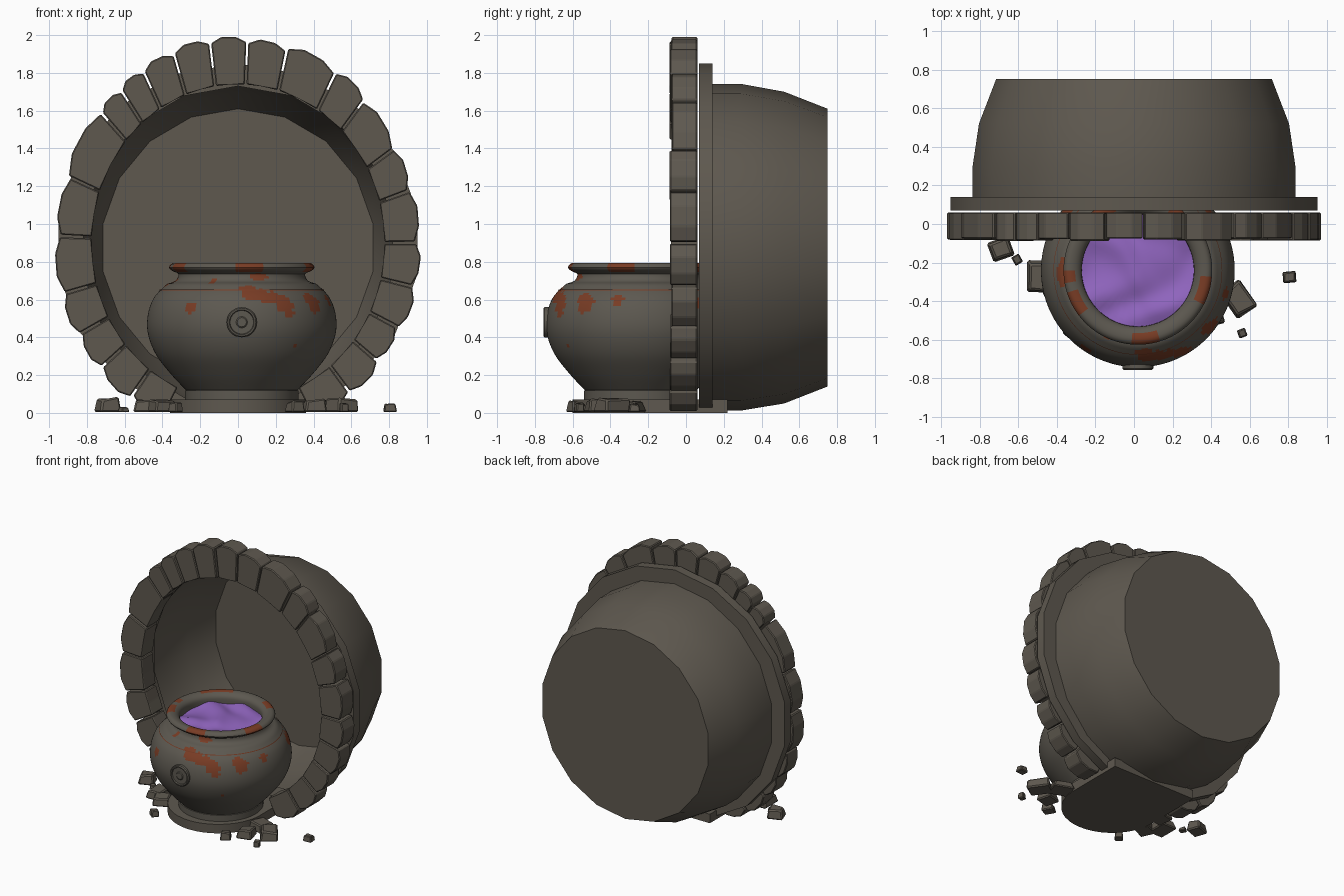
import bpy, bmesh, math, random
from mathutils import Vector, Matrix

if "Cube" in bpy.data.objects:
    bpy.data.objects.remove(bpy.data.objects["Cube"])
random.seed(4)

def mat(name, c):
    m = bpy.data.materials.new(name)
    m.diffuse_color = (*c, 1)
    m.use_nodes = True
    m.node_tree.nodes["Principled BSDF"].inputs["Base Color"].default_value = m.diffuse_color
    return m

STONE = mat("stone grey", (0.112, 0.098, 0.078))
IRON = mat("iron grey", (0.108, 0.098, 0.080))
RUST = mat("rust", (0.19, 0.045, 0.018))
BREW = mat("purple brew", (0.28, 0.13, 0.52))

def finish(name, bm, mats, smooth=None, normals=True):
    if normals:
        bmesh.ops.recalc_face_normals(bm, faces=bm.faces[:])
    me = bpy.data.meshes.new(name)
    bm.to_mesh(me)
    bm.free()
    ob = bpy.data.objects.new(name, me)
    bpy.context.collection.objects.link(ob)
    for m in mats:
        me.materials.append(m)
    if smooth:
        bpy.ops.object.select_all(action='DESELECT')
        ob.select_set(True)
        bpy.context.view_layer.objects.active = ob
        bpy.ops.object.shade_smooth_by_angle(angle=math.radians(smooth))
    return ob

def loft(bm, rings, closed=False):
    """Join rings of points with quads; returns the vertex rings."""
    vs = [[bm.verts.new(p) for p in r] for r in rings]
    n = len(vs[0])
    pairs = list(zip(vs, vs[1:])) + ([(vs[-1], vs[0])] if closed else [])
    for a, b in pairs:
        for i in range(n):
            bm.faces.new((a[i], a[(i + 1) % n], b[(i + 1) % n], b[i]))
    return vs

def prism(bm, pts, offset):
    a = [bm.verts.new(p) for p in pts]
    b = [bm.verts.new(Vector(p) + Vector(offset)) for p in pts]
    bm.faces.new(a)
    bm.faces.new(b)
    for i in range(len(a)):
        j = (i + 1) % len(a)
        bm.faces.new((a[i], a[j], b[j], b[i]))

# Stone arch: wedge blocks around an ellipse, cut off at the ground
bounds = [-66, -51, -38, -26, -13, 0, 15, 28, 45, 57, 74, 87, 99, 111, 122,
          131, 140, 161, 178, 195, 208, 220, 233, 246]
CZ = 0.9
def polar(a, rx, rz, y):
    a = math.radians(a)
    return (rx * math.cos(a), y, max(0.01, CZ + rz * math.sin(a)))
for k, (a0, a1) in enumerate(zip(bounds, bounds[1:])):
    bm = bmesh.new()
    g, w = 0.35, a1 - a0
    j = random.uniform(-0.015, 0.008)
    top = 1.075 if 0 < (a0 + a1) / 2 < 180 else 1.03
    y0 = -0.08 + random.uniform(-0.008, 0.006)
    outer = [polar(a0 + g + (w - 2 * g) * t, 0.95 + j + d, top + j + d, y0)
             for t, d in ((0, -.012), (.3, .014), (.7, .018), (1, -.008))]
    inner = [polar(a1 - g - (w - 2 * g) * t, 0.775, 0.84, y0) for t in (0, .5, 1)]
    prism(bm, outer + inner, (0, 0.06 - y0, 0))
    bmesh.ops.bevel(bm, geom=bm.edges[:], offset=0.006, segments=1, affect='EDGES')
    finish(f"arch_stone_{k}", bm, [STONE])

# Alcove flange and bowl-shaped shell behind the arch
N = 18
def oval(rx, rz, cz, y):
    return [(rx * math.sin(math.tau * i / N), y,
             max(0.012, cz + rz * math.cos(math.tau * i / N))) for i in range(N)]
bm = bmesh.new()
loft(bm, [oval(.965, .95, .9, .07), oval(.965, .95, .9, .14),
          oval(.83, .85, .88, .14), oval(.83, .85, .88, .07)], closed=True)
finish("alcove_flange", bm, [STONE], 30)
bm = bmesh.new()
vs = loft(bm, [oval(.85, .865, .877, .10), oval(.85, .865, .877, .29),
               oval(.815, .825, .875, .52), oval(.725, .735, .875, .75)])
bm.faces.new(vs[-1])
finish("alcove_shell", bm, [STONE], 30)

# Hearth slab with a rounded front
bm = bmesh.new()
pts = [(.36 * math.cos(math.pi + math.pi * i / 20),
        -.24 + .36 * math.sin(math.pi + math.pi * i / 20), 0) for i in range(21)]
prism(bm, pts + [(.36, .22, 0), (-.36, .22, 0)], (0, 0, .07))
finish("hearth_slab", bm, [STONE], 30)

# Cauldron: lathed pot with rust patches
CX, CY, SEG = 0.02, -0.24, 144
def catmull(p, steps):
    out, q = [], [p[0]] + p + [p[-1]]
    for i in range(1, len(q) - 2):
        a, b, c, d = (Vector(v) for v in q[i - 1:i + 3])
        for s in range(steps):
            t = s / steps
            out.append(.5 * (2 * b + (c - a) * t + (2 * a - 5 * b + 4 * c - d) * t * t
                             + (3 * b - a - 3 * c + d) * t ** 3))
    return out + [Vector(p[-1])]
body = catmull([(.295, .12), (.375, .205), (.455, .31), (.497, .42), (.497, .52),
                (.465, .61), (.405, .675)], 6)
rim = catmull([(.39, .685), (.35, .70), (.335, .735), (.365, .75), (.385, .77),
               (.365, .793), (.325, .79), (.295, .765), (.29, .72), (.29, .66)], 3)
profile = [(.30, .07), (.30, .118)] + [tuple(v) for v in body + rim]

# patches: angle from front (degrees, + is right), height, half sizes
patches = [(9, .625, 10, .03), (20, .61, 10, .03), (28, .57, 6, .045), (31, .53, 3, .03),
           (4, .66, 6, .012), (53, .575, 6, .048), (50, .61, 5, .03), (-34, .555, 3.5, .034),
           (36, .36, 2, .012), (-25, .695, 3, .012), (-88, .69, 11, .03), (15, .72, 9, .02),
           (75, .60, 4, .03), (125, .59, 10, .04), (170, .62, 8, .035), (-130, .57, 9, .05)]
def is_rust(c):
    a = math.degrees(math.atan2(c.x - CX, -(c.y - CY)))
    r = math.hypot(c.x - CX, c.y - CY)
    if r < .33:
        return False
    if c.z > .745:
        return math.sin(math.radians(a) * 5 + 1.3) + .6 * math.sin(math.radians(a) * 11) > .35
    wob = 1 + .2 * math.sin(a * .9 + c.z * 60)
    return any(((a - p) / da) ** 2 + ((c.z - z) / dz) ** 2 < wob for p, z, da, dz in patches)

def lathe_ring(r, z):
    return [(CX + r * math.sin(math.tau * i / SEG), CY - r * math.cos(math.tau * i / SEG), z)
            for i in range(SEG)]
bm = bmesh.new()
vs = loft(bm, [lathe_ring(r, z) for r, z in profile])
bm.faces.new(vs[0])
for f in bm.faces:
    f.material_index = int(is_rust(f.calc_center_median()))
finish("cauldron", bm, [IRON, RUST], 40)

# Thin rust seam around the shoulder
bm = bmesh.new()
loft(bm, [lathe_ring(.437, .648), lathe_ring(.4345, .653)])
finish("shoulder_seam", bm, [RUST], 40)

# Brew with a rippled surface
bm = bmesh.new()
def ripple(x, y):
    return (.722 + .009 * math.sin(13 * x + 5 * math.sin(7 * y))
            + .006 * math.sin(19 * y + 4 * math.sin(9 * x)))
rings = []
for k in range(1, 17):
    rings.append([(x, y, ripple(x, y)) for x, y, z in lathe_ring(.292 * k / 16, 0)[::3]])
vs = loft(bm, rings)
bm.faces.new(vs[0])
finish("brew_surface", bm, [BREW], 60)

# Round plain medallion on the front, ring and boss
bm = bmesh.new()
M = 32
def disc(r, y):
    return [(CX + r * math.cos(math.tau * i / M), y, .48 + r * math.sin(math.tau * i / M))
            for i in range(M)]
vs = loft(bm, [disc(.08, -.71), disc(.08, -.748), disc(.074, -.755), disc(.066, -.755),
               disc(.062, -.747), disc(.03, -.747), disc(.024, -.752)])
bm.faces.new(vs[-1])
finish("medallion", bm, [IRON], 30)

# Rubble: x, y, size x, size y, height, turn
rubble = [(-.69, -.13, .12, .11, .08, 20), (-.605, -.185, .045, .05, .03, 30),
          (-.49, -.27, .13, .17, .07, 0), (-.40, -.36, .13, .12, .065, 25),
          (-.38, -.16, .12, .13, .06, 10), (.54, -.39, .13, .17, .08, 35),
          (.42, -.30, .16, .14, .065, -20), (.40, -.47, .12, .12, .07, 15),
          (.56, -.565, .045, .045, .05, 20), (.805, -.275, .07, .06, .045, 5),
          (.30, -.58, .08, .09, .06, 30), (-.33, -.56, .06, .06, .05, 50)]
for k, (x, y, sx, sy, h, turn) in enumerate(rubble):
    bm = bmesh.new()
    bmesh.ops.create_cube(bm, size=1)
    for v in bm.verts:
        s = random.uniform(.72, .95) if v.co.z > 0 else 1
        v.co = Vector((v.co.x * sx * s, v.co.y * sy * s,
                       .004 + (v.co.z + .5) * h * random.uniform(.8, 1.05)))
    bmesh.ops.bevel(bm, geom=bm.edges[:], offset=min(sx, h) * .12, segments=1, affect='EDGES')
    bmesh.ops.transform(bm, matrix=Matrix.Translation((x, y, 0))
                        @ Matrix.Rotation(math.radians(turn), 4, 'Z'), verts=bm.verts[:])
    finish(f"rubble_{k}", bm, [STONE])
